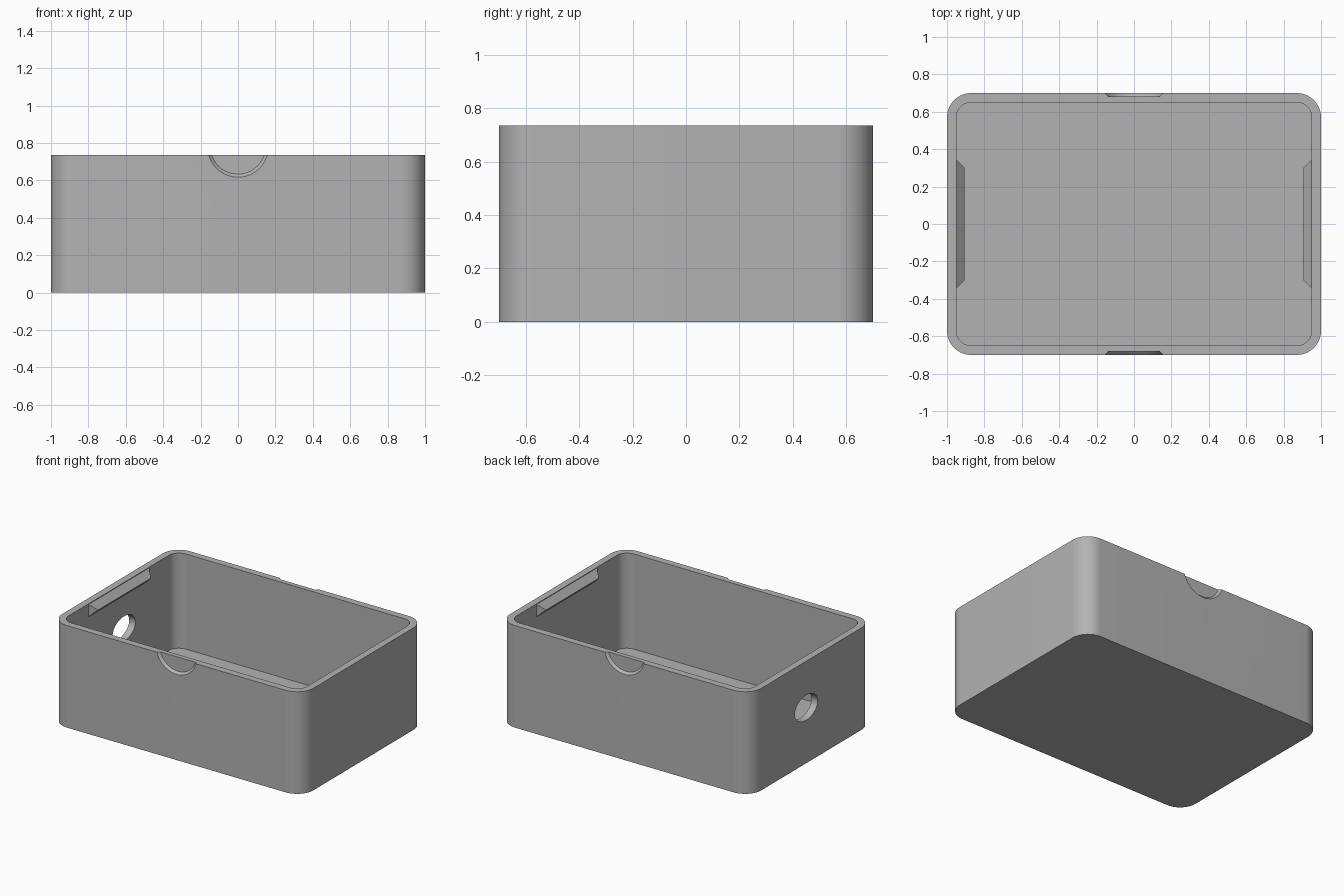
import bpy
import bmesh
from math import sin, cos, pi, radians
from mathutils import Matrix

if "Cube" in bpy.data.objects:
    bpy.data.objects.remove(bpy.data.objects["Cube"], do_unlink=True)

HEIGHT, FLOOR = 0.735, 0.05
HALF_X, HALF_Y, WALL = 1.0, 0.7, 0.05
CORNER = 0.13

grey = bpy.data.materials.new("plain grey")
grey.use_nodes = True
grey.diffuse_color = (0.45, 0.45, 0.45, 1)
grey.node_tree.nodes["Principled BSDF"].inputs["Base Color"].default_value = grey.diffuse_color


def make_object(name, bm):
    bmesh.ops.recalc_face_normals(bm, faces=bm.faces)
    mesh = bpy.data.meshes.new(name)
    bm.to_mesh(mesh)
    bm.free()
    mesh.materials.append(grey)
    obj = bpy.data.objects.new(name, mesh)
    bpy.context.collection.objects.link(obj)
    return obj


def rounded_ring(bm, inset, z, steps=16):
    """Loop of vertices round a rounded rectangle."""
    radius = CORNER - inset
    cx, cy = HALF_X - CORNER, HALF_Y - CORNER
    ring = []
    for q, (sx, sy) in enumerate([(1, 1), (-1, 1), (-1, -1), (1, -1)]):
        for i in range(steps + 1):
            a = (q + i / steps) * pi / 2
            ring.append(bm.verts.new((sx * cx + radius * cos(a), sy * cy + radius * sin(a), z)))
    return ring


def loft(bm, rings):
    for low, high in zip(rings, rings[1:]):
        for i in range(len(low)):
            j = (i + 1) % len(low)
            bm.faces.new((low[i], low[j], high[j], high[i]))
    bm.faces.new(rings[0])
    bm.faces.new(rings[-1])


def cut(target, cutter):
    mod = target.modifiers.new("cut", 'BOOLEAN')
    mod.operation = 'DIFFERENCE'
    mod.solver = 'EXACT'
    mod.object = cutter
    bpy.context.view_layer.objects.active = target
    bpy.ops.object.modifier_apply(modifier=mod.name)
    bpy.data.objects.remove(cutter, do_unlink=True)


# Open box: outer shell, rim, inner walls and floor
bm = bmesh.new()
loft(bm, [rounded_ring(bm, 0, 0), rounded_ring(bm, 0, HEIGHT),
          rounded_ring(bm, WALL, HEIGHT), rounded_ring(bm, WALL, FLOOR)])
box = make_object("box_body", bm)

# Shallow tapered thumb notches in the front and back
for side in (-1, 1):
    bm = bmesh.new()
    bmesh.ops.create_cone(bm, cap_ends=True, segments=96, radius1=0.147, radius2=0.179, depth=0.034)
    place = Matrix.Translation((0, side * HALF_Y, 0.78)) @ Matrix.Rotation(-side * pi / 2, 4, 'X')
    bm.transform(place)
    cut(box, make_object("notch_cutter", bm))

# Oval cable hole through the right wall
bm = bmesh.new()
bmesh.ops.create_cone(bm, cap_ends=True, segments=64, radius1=1, radius2=1, depth=0.2)
bm.transform(Matrix.Translation((-HALF_X, 0.06, 0.4)) @ Matrix.Diagonal((1, 0.13, 0.09, 1))
             @ Matrix.Rotation(pi / 2, 4, 'Y'))
cut(box, make_object("hole_cutter", bm))

bpy.ops.object.select_all(action='DESELECT')
box.select_set(True)
bpy.context.view_layer.objects.active = box
bpy.ops.object.shade_smooth_by_angle(angle=radians(30))

# Wedge-shaped snap ridges inside the end walls
for side, name in ((-1, "right_snap_ridge"), (1, "left_snap_ridge")):
    bm = bmesh.new()
    wall_x, tip_x = side * (HALF_X - WALL), side * 0.905
    points = [(wall_x, y, z) for y in (-0.345, 0.345) for z in (0.64, 0.73)]
    points += [(tip_x, y, 0.685) for y in (-0.3, 0.3)]
    for p in points:
        bm.verts.new(p)
    bmesh.ops.convex_hull(bm, input=bm.verts)
    bmesh.ops.dissolve_limit(bm, angle_limit=radians(1), verts=bm.verts, edges=bm.edges)
    make_object(name, bm)
